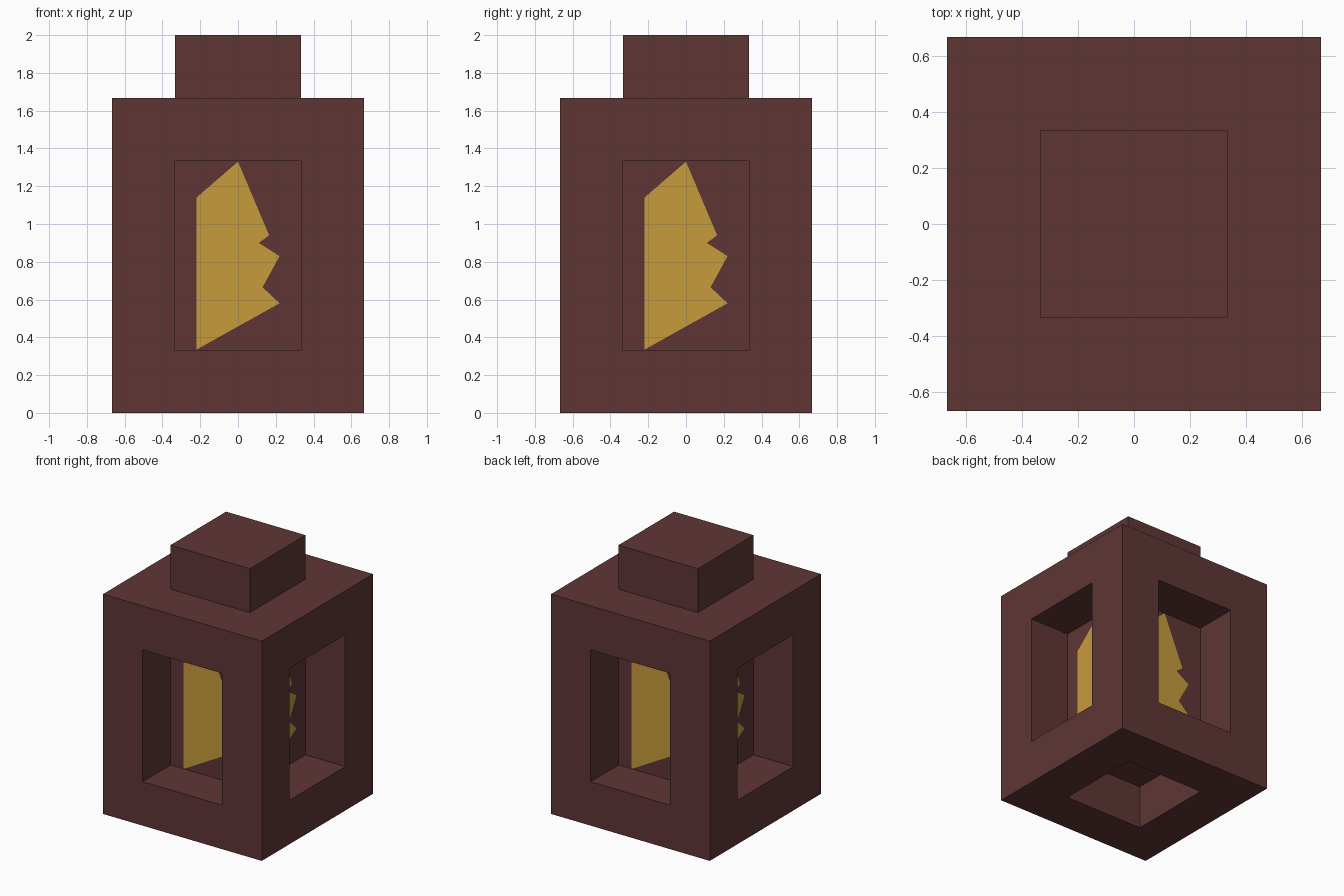
import bpy, bmesh, math
from mathutils import Matrix, Vector

if "Cube" in bpy.data.objects:
    bpy.data.objects.remove(bpy.data.objects["Cube"])

U = 1 / 3  # frame width, recess depth and cap height


def material(name, color):
    m = bpy.data.materials.new(name)
    m.diffuse_color = (*color, 1)
    m.use_nodes = True
    m.node_tree.nodes["Principled BSDF"].inputs["Base Color"].default_value = m.diffuse_color
    return m


def add_object(name, bm, mat):
    mesh = bpy.data.meshes.new(name)
    bm.to_mesh(mesh)
    bm.free()
    mesh.materials.append(mat)
    obj = bpy.data.objects.new(name, mesh)
    bpy.context.collection.objects.link(obj)
    return obj


brown = material("dark red brown", (0.114, 0.036, 0.036))
gold = material("flame gold", (0.571, 0.328, 0.045))

# Lantern body: block with every face inset by the frame width;
# the top is raised into a cap, the sides and bottom are sunk
bm = bmesh.new()
bmesh.ops.create_cube(bm, size=1, matrix=Matrix.Translation((0, 0, 2.5 * U))
                      @ Matrix.Diagonal((4 * U, 4 * U, 5 * U, 1)))
bm.normal_update()
for face in list(bm.faces):
    normal = face.normal.copy()
    bmesh.ops.inset_individual(bm, faces=[face], thickness=U, use_even_offset=True)
    new = bmesh.ops.extrude_discrete_faces(bm, faces=[face])["faces"][0]
    step = U if normal.z > 0.5 else -U
    bmesh.ops.translate(bm, verts=new.verts, vec=normal * step)
bmesh.ops.recalc_face_normals(bm, faces=bm.faces)
add_object("lantern_body", bm, brown)

# Flame plates: one thin jagged plate at the back of each window
flame = [(-0.22, 0.335), (0.22, 0.58), (0.13, 0.665), (0.22, 0.83),
         (0.11, 0.90), (0.165, 0.94), (0, 1.33), (-0.22, 1.14)]
for i, side in enumerate(("front", "right", "back", "left")):
    bm = bmesh.new()
    face = bm.faces.new([bm.verts.new((x, -U, z)) for x, z in flame])
    out = bmesh.ops.extrude_face_region(bm, geom=[face])["geom"]
    bmesh.ops.translate(bm, verts=[v for v in out if isinstance(v, bmesh.types.BMVert)],
                        vec=Vector((0, -0.004, 0)))
    bmesh.ops.recalc_face_normals(bm, faces=bm.faces)
    bm.transform(Matrix.Rotation(i * math.pi / 2, 4, "Z"))
    add_object("flame_" + side, bm, gold)
